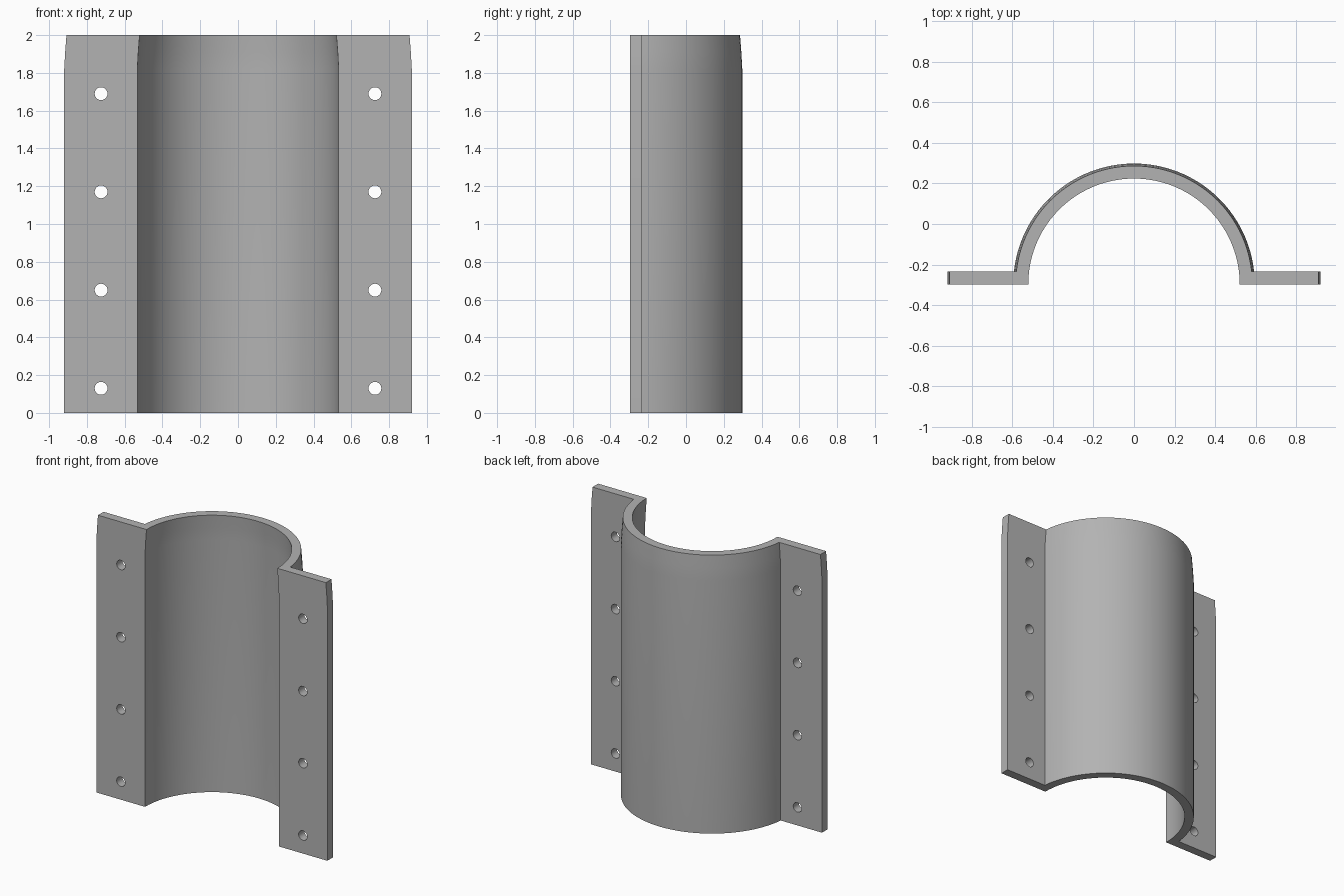
import bpy
import bmesh
import math

if "Cube" in bpy.data.objects:
    bpy.data.objects.remove(bpy.data.objects["Cube"], do_unlink=True)

FRONT, BACK = -0.297, -0.233      # faces of the flanges
R_IN, R_OUT, HALF_W = 0.533, 0.595, 0.92
HEIGHT, SEGMENTS = 2.0, 48

# Plain grey material
grey = bpy.data.materials.new("plain grey")
grey.use_nodes = True
colour = (0.45, 0.45, 0.45, 1)
grey.diffuse_color = colour
grey.node_tree.nodes["Principled BSDF"].inputs["Base Color"].default_value = colour


def arc(radius, start, end):
    """Points on an arc about the centre of the half pipe."""
    steps = [start + (end - start) * i / SEGMENTS for i in range(SEGMENTS + 1)]
    return [(radius * math.cos(a), FRONT + radius * math.sin(a)) for a in steps]


def section(inset):
    """Cross-section of half pipe and flanges, drawn in by the inset."""
    w, r_out = HALF_W - inset, R_OUT - inset
    root = math.asin((BACK - FRONT) / r_out)
    return ([(-w, FRONT)] + arc(R_IN - inset, math.pi, 0)
            + [(w, FRONT), (w, BACK)] + arc(r_out, root, math.pi - root)
            + [(-w, BACK)])


# Half-pipe bracket: sections lofted upwards, drawn in near the top
bm = bmesh.new()
rings = [[bm.verts.new((x, y, z)) for x, y in section(inset)]
         for z, inset in ((0, 0), (1.82, 0), (1.91, 0.005), (HEIGHT, 0.012))]
for low, high in zip(rings, rings[1:]):
    for i in range(len(low)):
        j = (i + 1) % len(low)
        bm.faces.new((low[i], low[j], high[j], high[i]))
bm.faces.new(rings[0])
bm.faces.new(rings[-1])
bmesh.ops.recalc_face_normals(bm, faces=bm.faces)
mesh = bpy.data.meshes.new("half_pipe_bracket")
bm.to_mesh(mesh)
bm.free()
mesh.materials.append(grey)
bracket = bpy.data.objects.new("half_pipe_bracket", mesh)
bpy.context.collection.objects.link(bracket)

# Bolt holes: four through each flange
cutters = []
for side in (-1, 1):
    for row in range(4):
        bpy.ops.mesh.primitive_cylinder_add(
            vertices=24, radius=0.034, depth=0.2,
            location=(side * 0.725, (FRONT + BACK) / 2, 0.13 + 0.52 * row),
            rotation=(math.pi / 2, 0, 0))
        cutter = bpy.context.object
        cutter.name = "bolt_hole_cutter"
        cutter.hide_render = True
        cutter.data.materials.append(grey)
        cutters.append(cutter)
        hole = bracket.modifiers.new("bolt hole", "BOOLEAN")
        hole.operation, hole.solver, hole.object = "DIFFERENCE", "EXACT", cutter

bpy.ops.object.select_all(action="DESELECT")
bracket.select_set(True)
bpy.context.view_layer.objects.active = bracket
for name in [m.name for m in bracket.modifiers]:
    bpy.ops.object.modifier_apply(modifier=name)
for cutter in cutters:
    bpy.data.objects.remove(cutter, do_unlink=True)
bpy.ops.object.shade_smooth_by_angle(angle=math.radians(30))
